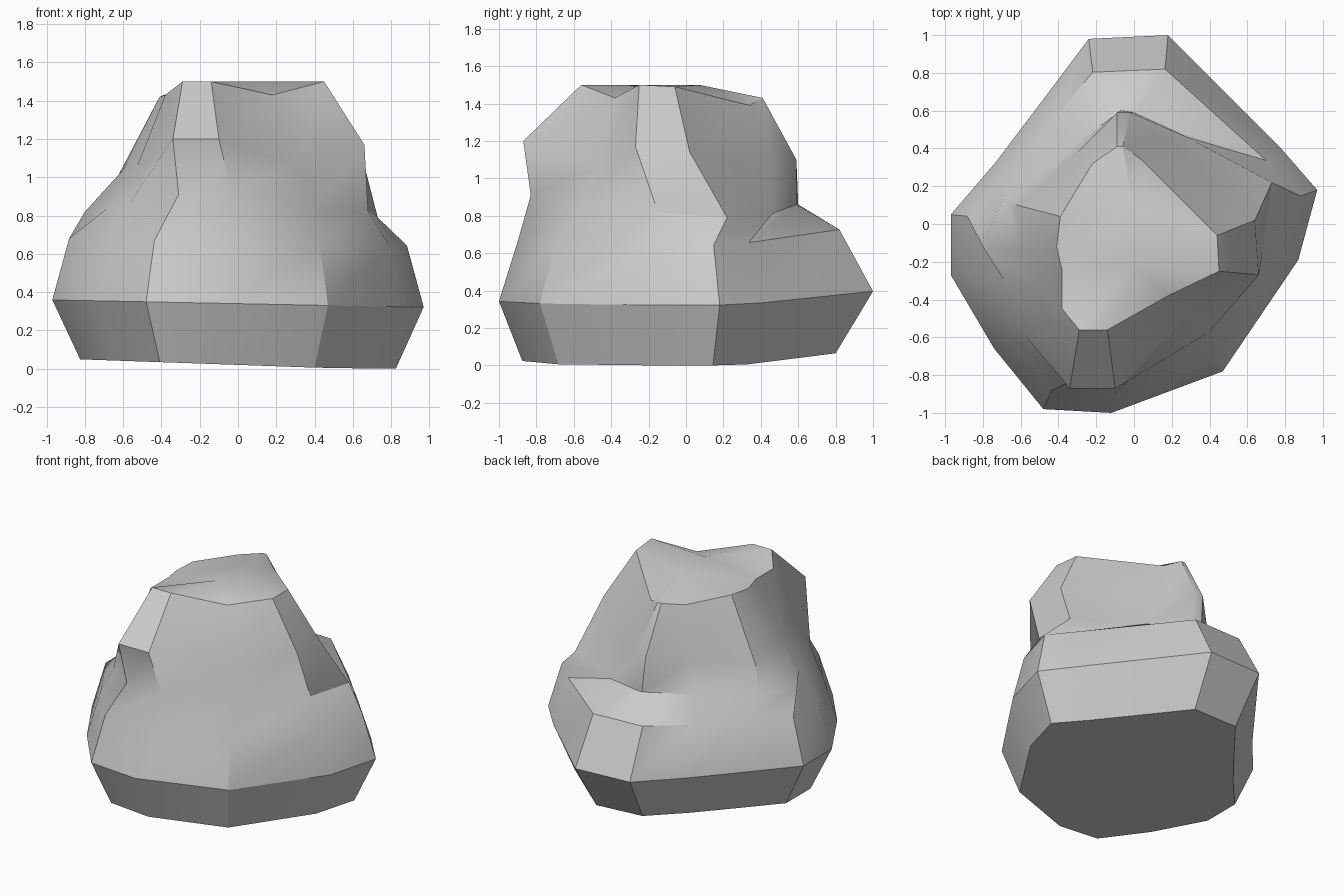
import bpy, bmesh

if "Cube" in bpy.data.objects:
    bpy.data.objects.remove(bpy.data.objects["Cube"])

# Plan outline of the widest part of the base, counter-clockwise from front left
outline = [(-.48, -.98), (-.12, -1), (.47, -.78), (.87, -.19), (.97, .18), (.77, .41), (.18, 1),
           (-.24, .98), (-.48, .66), (-.73, .33), (-.97, .05), (-.97, -.27), (-.74, -.66)]

# Plan outlines and heights of the narrower upper part
neck = [(-.31, -.82), (-.03, -.83), (.40, -.57), (.68, -.15), (.73, .22), (.28, .46), (0, .59),
        (-.07, .60), (-.32, .41), (-.69, .14), (-.80, -.12), (-.68, -.31), (-.57, -.60)]
neck_z = [.91, .91, .84, .82, .79, .81, .86, .86, .84, .82, .82, .84, .86]

shoulder = [(-.34, -.87), (-.10, -.87), (.30, -.47), (.66, -.27), (.64, .02), (.14, .46), (-.02, .59),
            (-.09, .59), (-.30, .38), (-.62, .10), (-.60, -.13), (-.53, -.31), (-.47, -.52)]
shoulder_z = [1.2, 1.2, 1.06, 1.17, 1.14, 1.04, 1.1, 1.1, 1.05, 1.02, 1.04, 1.05, 1.07]

crown = [(-.29, -.56), (-.14, -.56), (.18, -.38), (.45, -.25), (.44, -.06), (.04, .34), (-.06, .41),
         (-.09, .41), (-.22, .32), (-.39, .04), (-.41, -.12), (-.38, -.25), (-.38, -.45)]
crown_z = [1.5, 1.5, 1.43, 1.5, 1.49, 1.39, 1.43, 1.43, 1.42, 1.43, 1.42, 1.43, 1.43]


def base_ring(sx, front, back, z, tilt, lift):
    """Scale the base outline; tilt it sideways and lift its back."""
    return [(x * sx, y * (front if y < 0 else back),
             max(0, z - tilt * x + lift * max(0, y) ** 2)) for x, y in outline]


def high_ring(plan, heights):
    return [(x, y, z) for (x, y), z in zip(plan, heights)]


rings = [base_ring(.85, .875, .80, .02, .03, .05),
         base_ring(1, 1, 1, .34, .02, .06),
         base_ring(.91, .90, .82, .66, .02, .07),
         high_ring(neck, neck_z),
         high_ring(shoulder, shoulder_z),
         high_ring(crown, crown_z)]

bm = bmesh.new()
loops = [[bm.verts.new(p) for p in r] for r in rings]
n = len(outline)

# Sides
for low, high in zip(loops, loops[1:]):
    for i in range(n):
        j = (i + 1) % n
        bm.faces.new((low[i], low[j], high[j], high[i]))

# Flat underside
bm.faces.new(loops[0][::-1])

# Faceted top around a short ridge
top = loops[-1]
a = bm.verts.new((0, -.22, 1.5))
b = bm.verts.new((0, .07, 1.5))
for i in range(n):
    bm.faces.new((top[i], top[(i + 1) % n], b if 3 <= i < 11 else a))
bm.faces.new((top[3], b, a))
bm.faces.new((top[11], a, b))

bmesh.ops.recalc_face_normals(bm, faces=bm.faces)
mesh = bpy.data.meshes.new("boulder")
bm.to_mesh(mesh)
bm.free()
boulder = bpy.data.objects.new("boulder", mesh)
bpy.context.collection.objects.link(boulder)
bpy.context.view_layer.objects.active = boulder
boulder.select_set(True)
bpy.ops.object.shade_smooth_by_angle()
